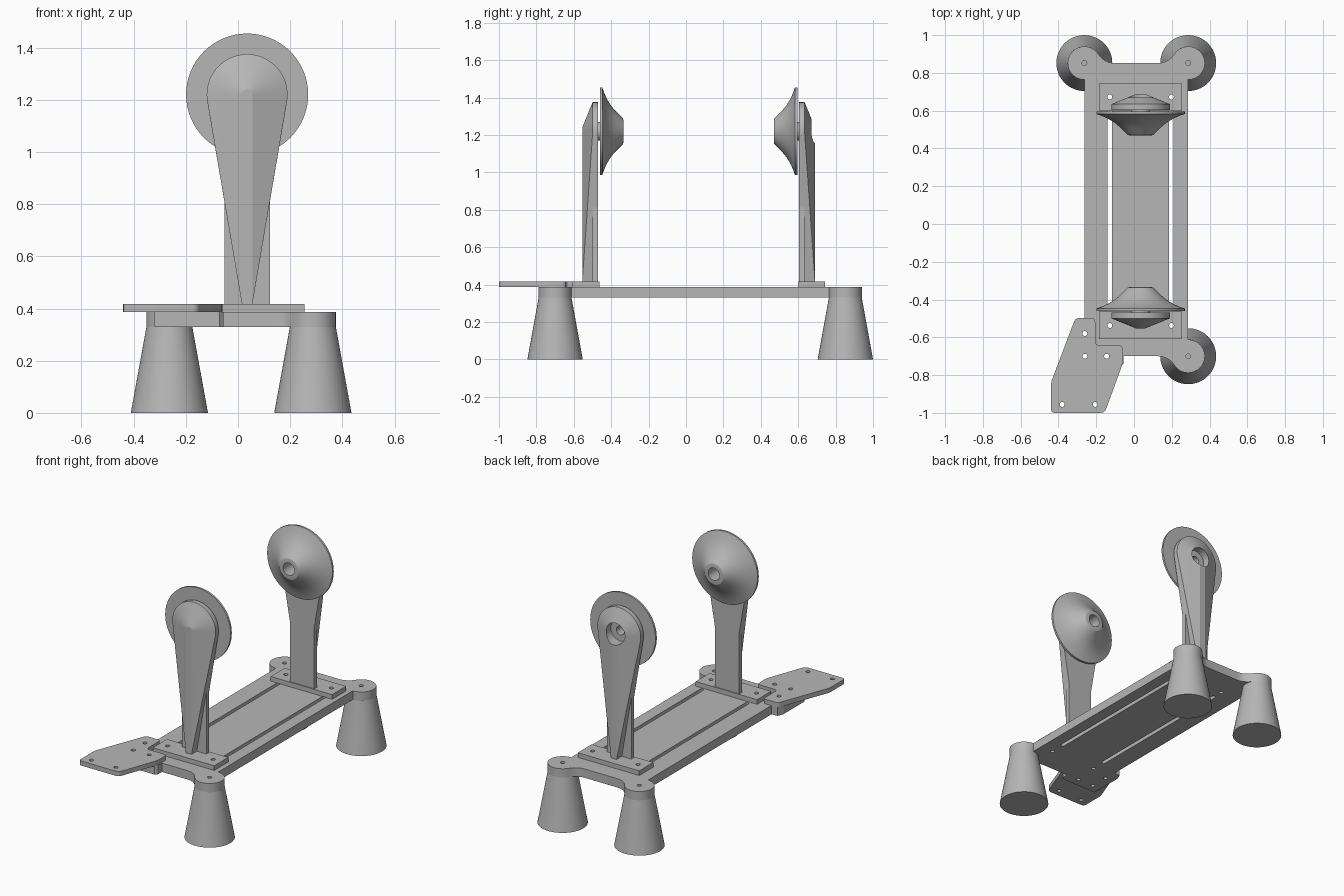
import bpy, bmesh
from math import pi, sin, cos, atan2, sqrt, radians
from mathutils import Matrix, Vector

cube = bpy.data.objects.get("Cube")
if cube:
    bpy.data.objects.remove(cube, do_unlink=True)

grey = bpy.data.materials.new("plain grey")
grey.use_nodes = True
grey.diffuse_color = (0.47, 0.47, 0.47, 1)
grey.node_tree.nodes["Principled BSDF"].inputs["Base Color"].default_value = (0.47, 0.47, 0.47, 1)

PLATE_LOW, PLATE_TOP, PAD_TOP = 0.33, 0.387, 0.417
AXIS_X, AXIS_Z, MID_Y = 0.035, 1.22, 0.0675
BOLT_X, BOLT_D = 0.163, 0.605
FOOT_R = 0.088
FEET = [(-0.263, 0.852), (0.287, 0.852), (0.287, -0.70)]
ARM_HOLES = [(-0.26, -0.58), (-0.26, -0.70), (-0.145, -0.70)]
ARM_TIP_HOLES = [(-0.38, -0.955), (-0.205, -0.955)]


def make(name, bm, smooth=True):
    bmesh.ops.recalc_face_normals(bm, faces=bm.faces)
    mesh = bpy.data.meshes.new(name)
    bm.to_mesh(mesh)
    bm.free()
    mesh.materials.append(grey)
    obj = bpy.data.objects.new(name, mesh)
    bpy.context.collection.objects.link(obj)
    if smooth:
        shade(obj)
    return obj


def activate(obj):
    bpy.ops.object.select_all(action="DESELECT")
    obj.select_set(True)
    bpy.context.view_layer.objects.active = obj


def shade(obj):
    activate(obj)
    bpy.ops.object.shade_smooth_by_angle(angle=radians(20))


def cut(obj, bm):
    cutter = make("cutter", bm, False)
    cutter.hide_render = True
    mod = obj.modifiers.new("cut", "BOOLEAN")
    mod.operation, mod.solver, mod.object = "DIFFERENCE", "EXACT", cutter
    activate(obj)
    bpy.ops.object.modifier_apply(modifier=mod.name)
    bpy.data.objects.remove(cutter, do_unlink=True)


def arc(cx, cy, r, a, b, n=16):
    return [(cx + r * cos(a + (b - a) * i / n), cy + r * sin(a + (b - a) * i / n)) for i in range(n + 1)]


def prism(bm, outline, z0, z1):
    low = [bm.verts.new((x, y, z0)) for x, y in outline]
    high = [bm.verts.new((x, y, z1)) for x, y in outline]
    bm.faces.new(low)
    bm.faces.new(high)
    for i in range(len(low)):
        j = (i + 1) % len(low)
        bm.faces.new((low[i], low[j], high[j], high[i]))


def rounded(points, r):
    # Swap each corner for a short curve
    out = []
    for i, p in enumerate(points):
        p, a, b = Vector(p), Vector(points[i - 1]), Vector(points[(i + 1) % len(points)])
        s, e = p + (a - p).normalized() * r, p + (b - p).normalized() * r
        for t in (0, 0.25, 0.5, 0.75, 1):
            out.append(tuple(s * (1 - t) ** 2 + p * 2 * t * (1 - t) + e * t * t))
    return out


def box(bm, x0, x1, y0, y1, z0, z1):
    prism(bm, [(x0, y0), (x1, y0), (x1, y1), (x0, y1)], z0, z1)


def holes(bm, centres, r=0.013):
    for x, y in centres:
        prism(bm, arc(x, y, r, 0, 2 * pi * 23 / 24, 23), 0.3, 0.5)


def lathe(profile, n=64):
    # Revolve a closed (radius, distance) loop about the y axis
    bm = bmesh.new()
    rings = [[bm.verts.new((r * cos(2 * pi * k / n), d, r * sin(2 * pi * k / n))) for r, d in profile]
             for k in range(n)]
    for k in range(n):
        a, b = rings[k], rings[(k + 1) % n]
        for i in range(len(profile)):
            j = (i + 1) % len(profile)
            bm.faces.new((a[i], a[j], b[j], b[i]))
    return bm


def place(bm, side):
    # Move geometry built around the shaft axis to one end of the base
    bm.transform(Matrix.Translation((AXIS_X, MID_Y, AXIS_Z)) @ Matrix.Diagonal((1, side, 1, 1)))
    return bm


def cylinder(r, d0, d1):
    bm = bmesh.new()
    m = Matrix.Translation((0, (d0 + d1) / 2, 0)) @ Matrix.Rotation(pi / 2, 4, "X")
    bmesh.ops.create_cone(bm, cap_ends=True, segments=48, radius1=r, radius2=r, depth=abs(d1 - d0), matrix=m)
    return bm


# Base plate with round lugs at three corners and a pad at the fourth
def lug(centre, sx, sy, fillet=0.1):
    d, t = sqrt(FOOT_R ** 2 + 2 * FOOT_R * fillet), 0
    t = atan2(fillet, d)
    path = arc(d, fillet, fillet, -pi / 2, t - pi, 8)[:-1] + arc(0, 0, FOOT_R, t, 1.5 * pi, 28)
    return [(centre[0] + sx * u, centre[1] + sy * v) for u, v in path]


outline = lug(FEET[2], -1, -1) + lug(FEET[1], -1, 1)[::-1] + lug(FEET[0], 1, 1)
outline += [(-0.263, -0.5), (-0.305, -0.5), (-0.32, -0.54), (-0.32, -0.755),
            (-0.07, -0.755), (-0.055, -0.74), (-0.055, -0.70)]
bm = bmesh.new()
prism(bm, outline, PLATE_LOW, PLATE_TOP)
base = make("base_plate", bm, False)

stand_bolts = [(AXIS_X + sx * BOLT_X, MID_Y + sy * BOLT_D) for sx in (-1, 1) for sy in (-1, 1)]
bm = bmesh.new()
holes(bm, FEET + ARM_HOLES + stand_bolts)
for sx in (-1, 1):
    x = AXIS_X + sx * BOLT_X
    prism(bm, arc(x, 0.60, 0.012, 0, pi, 8) + arc(x, -0.44, 0.012, pi, 2 * pi, 8), 0.3, 0.5)
cut(base, bm)
shade(base)

# Tapered feet
for (x, y), name in zip(FEET, ("back_right_foot", "back_left_foot", "front_left_foot")):
    bm = bmesh.new()
    bmesh.ops.create_cone(bm, cap_ends=True, segments=64, radius1=0.148, radius2=FOOT_R,
                          depth=PLATE_LOW, matrix=Matrix.Translation((x, y, PLATE_LOW / 2)))
    make(name, bm)

# Flat bracket on the front right corner
bm = bmesh.new()
prism(bm, rounded([(-0.44, -1), (-0.155, -1), (-0.06, -0.74), (-0.06, -0.642), (-0.205, -0.642),
                   (-0.205, -0.497), (-0.31, -0.497), (-0.44, -0.84)], 0.022), PLATE_TOP, PAD_TOP)
bracket = make("corner_bracket", bm, False)
bm = bmesh.new()
holes(bm, ARM_HOLES + ARM_TIP_HOLES)
cut(bracket, bm)
shade(bracket)

# Two facing stands, each with a flared cone on its inner side
FACE, EDGE, RIDGE = 0.537, 0.567, 0.622
for side, end in ((-1, "front"), (1, "back")):
    # Mounting pad
    bm = bmesh.new()
    box(bm, AXIS_X - 0.22, AXIS_X + 0.22, 0.531, 0.675, PLATE_TOP, PAD_TOP)
    bm.transform(Matrix.Translation((0, MID_Y, 0)) @ Matrix.Diagonal((1, side, 1, 1)))
    pad = make(end + "_stand_pad", bm, False)
    bm = bmesh.new()
    holes(bm, stand_bolts)
    cut(pad, bm)
    shade(pad)

    # Upright slab
    foot_z = PAD_TOP - AXIS_Z
    bm = bmesh.new()
    box(bm, -0.0875, 0.0875, FACE, EDGE, foot_z, -0.25)
    make(end + "_stand_slab", place(bm, side))

    # Tapered rib swelling into the round bearing head
    bm = bmesh.new()
    for r, d in ((0.155, FACE), (0.155, EDGE), (0.02, RIDGE)):
        for x, z in arc(0, 0, r, 0, 2 * pi * 63 / 64, 63):
            bm.verts.new((x, d, z))
    for x in (-0.02, 0.02):
        for d in (FACE, RIDGE):
            bm.verts.new((x, d, foot_z))
    hull = bmesh.ops.convex_hull(bm, input=bm.verts)
    junk = {v for v in hull["geom_interior"] + hull["geom_unused"] if isinstance(v, bmesh.types.BMVert)}
    bmesh.ops.delete(bm, geom=list(junk), context="VERTS")
    bmesh.ops.dissolve_limit(bm, angle_limit=0.01, verts=bm.verts, edges=bm.edges)
    rib = make(end + "_stand_rib", place(bm, side), False)
    cut(rib, place(cylinder(0.067, 0.555, 0.7), side))
    cut(rib, place(cylinder(0.028, 0.5, 0.7), side))
    shade(rib)

    # Spacer ring and flared cone
    make(end + "_spacer", place(lathe([(0.028, 0.52), (0.05, 0.52), (0.05, 0.54), (0.028, 0.54)]), side))
    flare = [(0.028, 0.528), (0.234, 0.528), (0.234, 0.515), (0.205, 0.505), (0.17, 0.489), (0.138, 0.469),
             (0.11, 0.446), (0.085, 0.421), (0.068, 0.404), (0.06, 0.402), (0.04, 0.402), (0.04, 0.49),
             (0.028, 0.49)]
    make(end + "_cone", place(lathe(flare), side))
